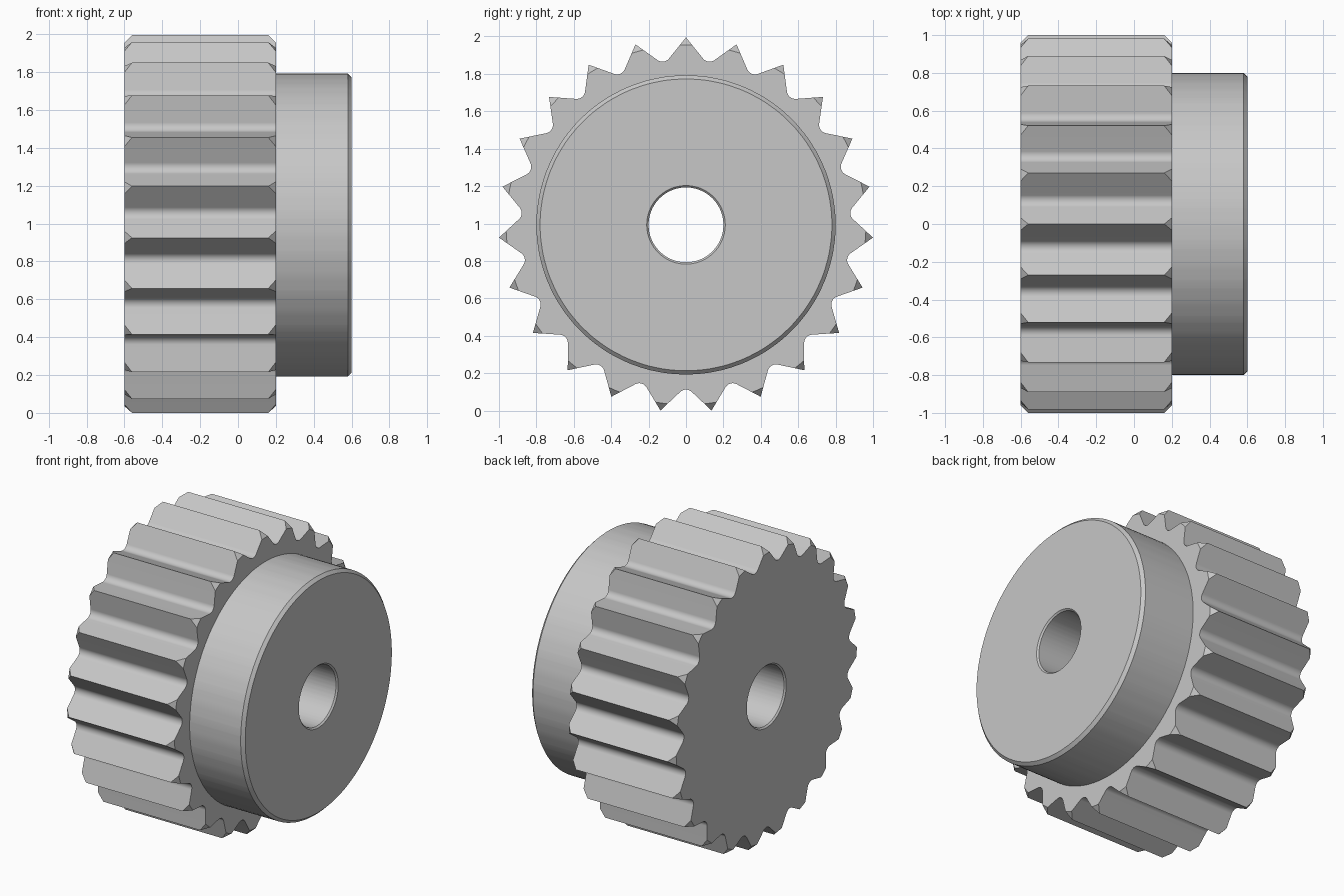
import bpy, bmesh
from math import sin, cos, tan, pi, radians, hypot, atan2, sqrt

if "Cube" in bpy.data.objects:
    bpy.data.objects.remove(bpy.data.objects["Cube"])

TEETH = 23
TIP = 1.002            # tooth tip radius
CHAMFER = 0.04         # bevel on tooth tips at both ends
AXIS_Z = 0.993
HUB, BORE = 0.8, 0.2
FILLET = 0.045
GAP = radians(46.7)    # half angle of the gap between teeth
HALF = pi / TEETH

steel = bpy.data.materials.new("grey_steel")
steel.use_nodes = True
colour = (0.57, 0.57, 0.57, 1)
steel.diffuse_color = colour
steel.node_tree.nodes["Principled BSDF"].inputs["Base Color"].default_value = colour


def gap_profile():
    """One gap between two teeth as (radius, angle): tip, flank, round root, flank."""
    b = GAP - HALF
    inner = TIP - CHAMFER
    s = TIP * cos(b) - sqrt(inner ** 2 - (TIP * sin(b)) ** 2)
    u, v = TIP * cos(HALF) - s * cos(GAP), TIP * sin(HALF) - s * sin(GAP)
    centre = TIP * cos(HALF) - TIP * sin(HALF) / tan(GAP) + FILLET / sin(GAP)
    sweep, steps = pi / 2 - GAP, 8
    pts = [(u, -v)]
    for i in range(steps + 1):
        t = sweep * (2 * i / steps - 1)
        pts.append((centre - FILLET * cos(t), FILLET * sin(t)))
    pts.append((u, v))
    return [(TIP, -HALF)] + [(hypot(p, q), atan2(q, p)) for p, q in pts]


profile = [(r, a + (2 * i + 1) * HALF) for i in range(TEETH) for r, a in gap_profile()]


def circle(x, radius):
    return [(x, radius, a) for _, a in profile]


def toothed(x, limit=TIP):
    return [(x, min(r, limit), a) for r, a in profile]


def loft(name, rings):
    """Skin a sequence of rings around the shaft axis."""
    bm = bmesh.new()
    loops = [[bm.verts.new((x, r * sin(a), AXIS_Z + r * cos(a))) for x, r, a in ring]
             for ring in rings]
    n = len(profile)
    for a, b in zip(loops, loops[1:]):
        for k in range(n):
            j = (k + 1) % n
            bm.faces.new((a[k], b[k], b[j], a[j]))
    bm.normal_update()
    # Split the bent quads so the tip bevels stay crisp
    bent = [f for f in bm.faces
            if max(abs((v.co - f.calc_center_median()).dot(f.normal)) for v in f.verts) > 0.001]
    if bent:
        bmesh.ops.triangulate(bm, faces=bent, quad_method='LONG_EDGE')
    mesh = bpy.data.meshes.new(name)
    bm.to_mesh(mesh)
    bm.free()
    mesh.materials.append(steel)
    obj = bpy.data.objects.new(name, mesh)
    bpy.context.collection.objects.link(obj)
    bpy.ops.object.select_all(action='DESELECT')
    obj.select_set(True)
    bpy.context.view_layer.objects.active = obj
    bpy.ops.object.shade_smooth_by_angle(angle=radians(20))
    obj.modifiers.new("flat_flanks", 'WEIGHTED_NORMAL').keep_sharp = True
    return obj


# Toothed wheel with its half of the bore
back, front = -0.6, 0.2
loft("toothed_wheel", [
    circle(front, BORE), circle(back + 0.01, BORE), circle(back, BORE + 0.01),
    toothed(back, TIP - CHAMFER), toothed(back + CHAMFER),
    toothed(front - CHAMFER), toothed(front, TIP - CHAMFER),
    circle(front, HUB),
])

# Round hub with bevelled rim and the rest of the bore
end = 0.6
loft("hub", [
    circle(front, HUB), circle(end - 0.02, HUB), circle(end, HUB - 0.02),
    circle(end, BORE + 0.01), circle(end - 0.01, BORE), circle(front, BORE),
])
